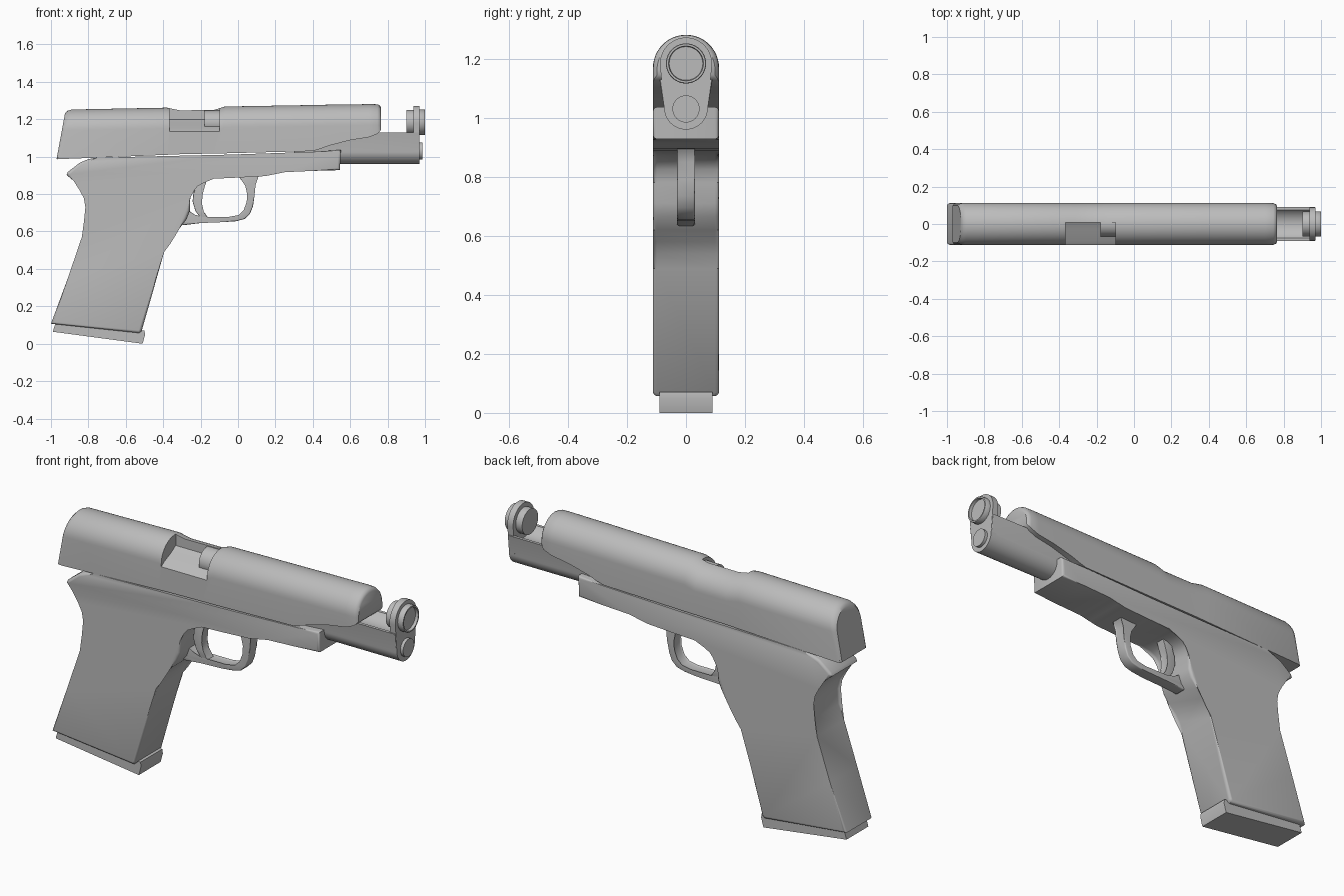
import bpy, bmesh, math
from mathutils import Vector

grey = bpy.data.materials.new("grey_metal")
grey.diffuse_color = (0.5, 0.5, 0.5, 1)


def finish(name, bm, angle=35):
    bmesh.ops.recalc_face_normals(bm, faces=bm.faces)
    me = bpy.data.meshes.new(name)
    bm.to_mesh(me)
    bm.free()
    me.materials.append(grey)
    ob = bpy.data.objects.new(name, me)
    bpy.context.collection.objects.link(ob)
    smooth(ob, angle)
    return ob


def smooth(ob, angle=35):
    bpy.ops.object.select_all(action='DESELECT')
    ob.select_set(True)
    bpy.context.view_layer.objects.active = ob
    bpy.ops.object.shade_smooth_by_angle(angle=math.radians(angle))


def prism(name, pts, lo, hi, axis, bevel=0.0):
    """Extrude a profile: axis 'y' takes (x, z) points, axis 'x' takes (y, z)."""
    bm = bmesh.new()
    place = (lambda p, t: (p[0], t, p[1])) if axis == 'y' else (lambda p, t: (t, p[0], p[1]))
    rings = [[bm.verts.new(place(p, t)) for p in pts] for t in (lo, hi)]
    caps = [bm.faces.new(r) for r in rings]
    for i in range(len(pts)):
        j = (i + 1) % len(pts)
        bm.faces.new((rings[0][i], rings[0][j], rings[1][j], rings[1][i]))
    if bevel:
        edges = {e for f in caps for e in f.edges}
        bmesh.ops.bevel(bm, geom=list(edges), offset=bevel, segments=3,
                        profile=0.5, affect='EDGES')
    return finish(name, bm)


def arc(cy, cz, r, a0, a1, n=24):
    return [(cy + r * math.cos(math.radians(a0 + (a1 - a0) * i / n)),
             cz + r * math.sin(math.radians(a0 + (a1 - a0) * i / n))) for i in range(n + 1)]


def disc(name, z, r, x0, x1, bevel=0.0):
    return prism(name, arc(0, z, r, 0, 360, 40)[:-1], x0, x1, 'x', bevel)


# slide: lofted sections (bottom x, bottom z, top x, top z, half width)
stations = [
    (-0.97, 0.988, -0.925, 1.232, 0.098), (-0.965, 0.986, -0.912, 1.245, 0.107),
    (-0.95, 0.987, -0.89, 1.252, 0.112), (-0.38, 1.01, -0.38, 1.262, 0.112),
    (-0.31, 1.013, -0.31, 1.248, 0.112), (-0.13, 1.017, -0.13, 1.25, 0.112),
    (-0.07, 1.018, -0.07, 1.268, 0.112), (0.4, 1.03, 0.4, 1.276, 0.112),
    (0.44, 1.042, 0.44, 1.277, 0.112), (0.49, 1.06, 0.49, 1.278, 0.112),
    (0.6, 1.088, 0.6, 1.279, 0.112), (0.70, 1.104, 0.70, 1.281, 0.112),
    (0.745, 1.122, 0.745, 1.28, 0.111), (0.758, 1.134, 0.758, 1.274, 0.106),
    (0.765, 1.145, 0.765, 1.262, 0.098)]
bm = bmesh.new()
rings = []
for xb, zb, xt, zt, hw in stations:
    sec = [(hw, zb)] + arc(0, zt - hw, hw, 0, 180, 24) + [(-hw, zb)]
    rings.append([bm.verts.new((xb + (xt - xb) * (z - zb) / (zt - zb), y, z)) for y, z in sec])
for a, b in zip(rings, rings[1:]):
    for i in range(len(a)):
        j = (i + 1) % len(a)
        bm.faces.new((a[i], a[j], b[j], b[i]))
bm.faces.new(rings[0])
bm.faces.new(rings[-1])
slide = finish("slide", bm)

# side opening cut into the slide
cutter = prism("port_cutter", [(0.008, 1.4), (0.008, 1.2), (-0.035, 1.175), (-0.09, 1.15),
                               (-0.14, 1.115), (-0.14, 1.4)], -0.365, -0.10, 'x')
mod = slide.modifiers.new("port", 'BOOLEAN')
mod.operation, mod.solver, mod.object = 'DIFFERENCE', 'EXACT', cutter
bpy.context.view_layer.objects.active = slide
bpy.ops.object.modifier_apply(modifier="port")
bpy.data.objects.remove(cutter)
smooth(slide)

# rear end of the barrel inside the opening
disc("chamber", 1.18, 0.066, -0.18, -0.09, 0.004)

# frame with grip
frame = [(-1.0, 0.107), (-0.91, 0.35), (-0.835, 0.57), (-0.81, 0.65), (-0.802, 0.73),
         (-0.81, 0.78), (-0.834, 0.827), (-0.88, 0.872), (-0.917, 0.902), (-0.91, 0.918),
         (-0.845, 0.968), (-0.80, 0.987), (-0.755, 0.995), (-0.04, 1.011), (0.4, 1.026),
         (0.55, 1.036), (0.545, 0.928), (0.4, 0.924), (0.25, 0.917), (0.19, 0.905),
         (0.144, 0.896), (0.0, 0.888), (-0.13, 0.882), (-0.19, 0.872), (-0.225, 0.853),
         (-0.247, 0.825), (-0.255, 0.78), (-0.258, 0.71), (-0.275, 0.665), (-0.31, 0.62),
         (-0.35, 0.58), (-0.375, 0.54), (-0.395, 0.49), (-0.515, 0.068), (-0.528, 0.057)]
prism("frame", frame, -0.112, 0.112, 'y', 0.014)

# magazine base plate
prism("magazine_base", [(-0.99, 0.064), (-0.973, 0.12), (-0.50, 0.07), (-0.497, 0.048),
                        (-0.51, 0.0)], -0.09, 0.09, 'y')

# trigger guard and trigger
guard = [(0.12, 0.91), (0.10, 0.885), (0.088, 0.85), (0.088, 0.79), (0.08, 0.735),
         (0.064, 0.695), (0.035, 0.667), (-0.01, 0.655), (-0.08, 0.65), (-0.2, 0.645),
         (-0.29, 0.634), (-0.33, 0.66), (-0.27, 0.72), (-0.235, 0.685), (-0.19, 0.672),
         (-0.05, 0.672), (0.005, 0.682), (0.035, 0.71), (0.052, 0.755), (0.055, 0.80),
         (0.045, 0.845), (0.02, 0.872), (-0.01, 0.91)]
prism("trigger_guard", guard, -0.03, 0.03, 'y', 0.006)
prism("trigger", [(-0.16, 0.89), (-0.175, 0.85), (-0.193, 0.80), (-0.197, 0.75), (-0.187, 0.705),
                  (-0.155, 0.67), (-0.20, 0.672), (-0.228, 0.71), (-0.243, 0.76),
                  (-0.238, 0.81), (-0.215, 0.86), (-0.21, 0.89)], -0.024, 0.024, 'y', 0.004)

# cradle tube under the barrel, hollowed along its top
cradle = arc(0, 1.034, 0.074, 180, 360) + [(0.09, 1.13)] + arc(0, 1.184, 0.092, -36, -144, 16) + [(-0.09, 1.13)]
prism("spring_housing", cradle, 0.30, 0.968, 'x', 0.003)

# keyhole-shaped end plate
plate = arc(0, 1.184, 0.088, -5, 185) + arc(0, 1.034, 0.074, 185, 355)
prism("end_plate", plate, 0.937, 0.97, 'x', 0.004)

# barrel stub, muzzle ring and rod end
disc("barrel_stub", 1.184, 0.066, 0.90, 0.945, 0.003)
ring = bmesh.new()
loops = []
for x, r in ((0.965, 0.068), (0.997, 0.068), (1.0, 0.066), (1.0, 0.059), (0.985, 0.057)):
    loops.append([ring.verts.new((x, y, z)) for y, z in arc(0, 1.184, r, 0, 360, 40)[:-1]])
for a, b in zip(loops, loops[1:]):
    for i in range(40):
        j = (i + 1) % 40
        ring.faces.new((a[i], a[j], b[j], b[i]))
ring.faces.new(loops[0])
ring.faces.new(loops[-1])
finish("muzzle_ring", ring)
disc("rod_end", 1.03, 0.046, 0.96, 0.986, 0.004)
